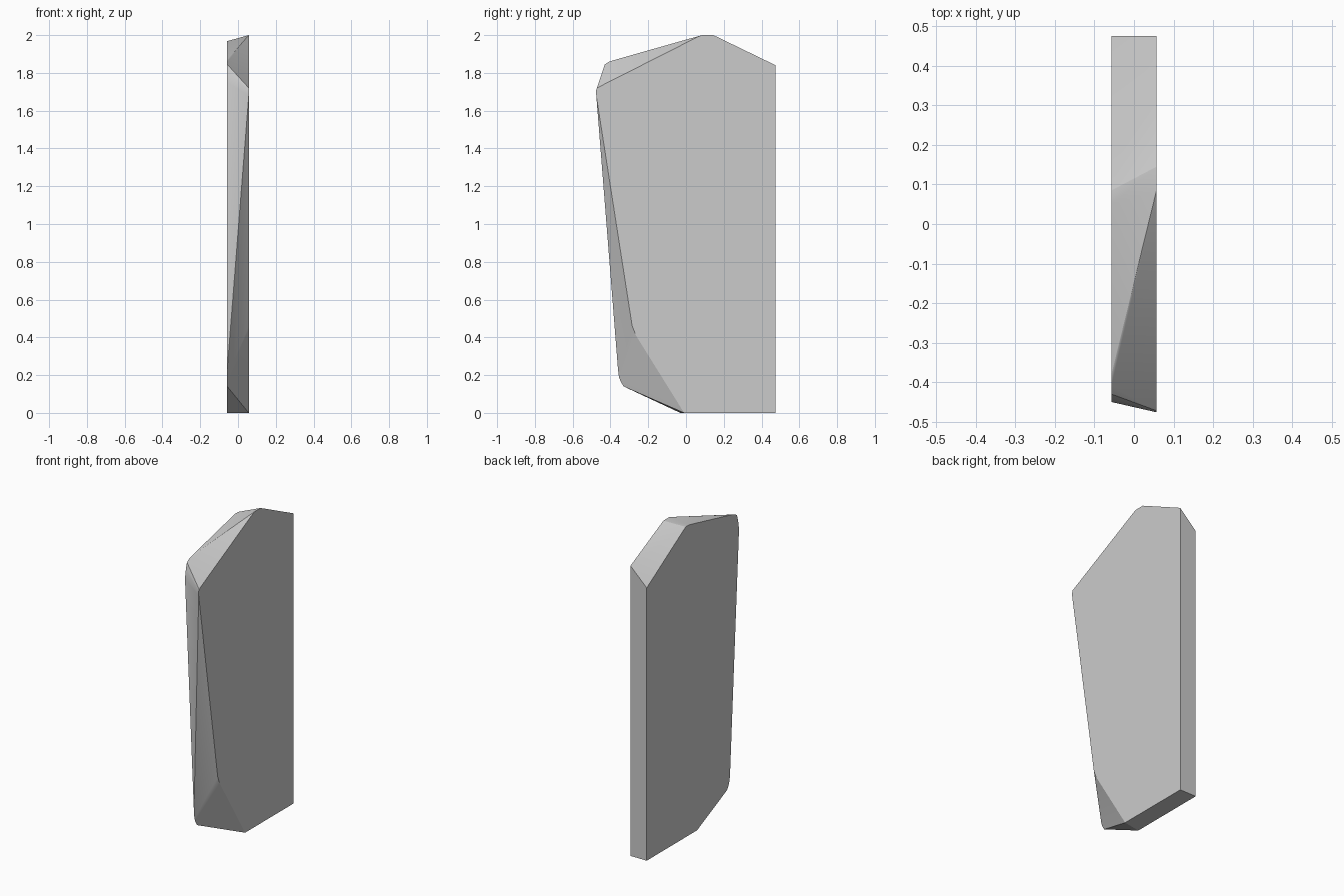
import bpy, bmesh, math

if "Cube" in bpy.data.objects:
    bpy.data.objects.remove(bpy.data.objects["Cube"])

HALF = 0.057

# Side outlines as (y, z): the slab is lofted between two different cut profiles
right = [(0.475, 0), (0.475, 1.84), (0.145, 2.0), (0.085, 2.0), (0.065, 1.992),
         (-0.472, 1.72), (-0.476, 1.705), (-0.475, 1.68),
         (-0.285, 0.46), (-0.265, 0.41), (-0.01, 0)]
left = [(0.475, 0), (0.475, 1.73), (0.085, 1.968), (0.05, 1.968),
        (-0.38, 1.868), (-0.41, 1.858), (-0.43, 1.845), (-0.44, 1.81), (-0.45, 1.75),
        (-0.36, 0.23), (-0.355, 0.19), (-0.345, 0.165), (-0.33, 0.14), (-0.03, 0)]

# Chipped slab: convex skin over both profiles
bm = bmesh.new()
for x, outline in ((HALF, right), (-HALF, left)):
    for y, z in outline:
        bm.verts.new((x, y, z))
res = bmesh.ops.convex_hull(bm, input=bm.verts[:])
loose = [v for v in bm.verts if not v.link_faces]
bmesh.ops.delete(bm, geom=loose, context='VERTS')
bmesh.ops.dissolve_limit(bm, angle_limit=math.radians(0.5),
                         verts=bm.verts[:], edges=bm.edges[:])
bmesh.ops.recalc_face_normals(bm, faces=bm.faces[:])
mesh = bpy.data.meshes.new("stone_slab")
bm.to_mesh(mesh)
bm.free()
slab = bpy.data.objects.new("stone_slab", mesh)
bpy.context.collection.objects.link(slab)

# Soften only the shallow facet edges
bpy.context.view_layer.objects.active = slab
slab.select_set(True)
bpy.ops.object.shade_smooth_by_angle(angle=math.radians(20))
